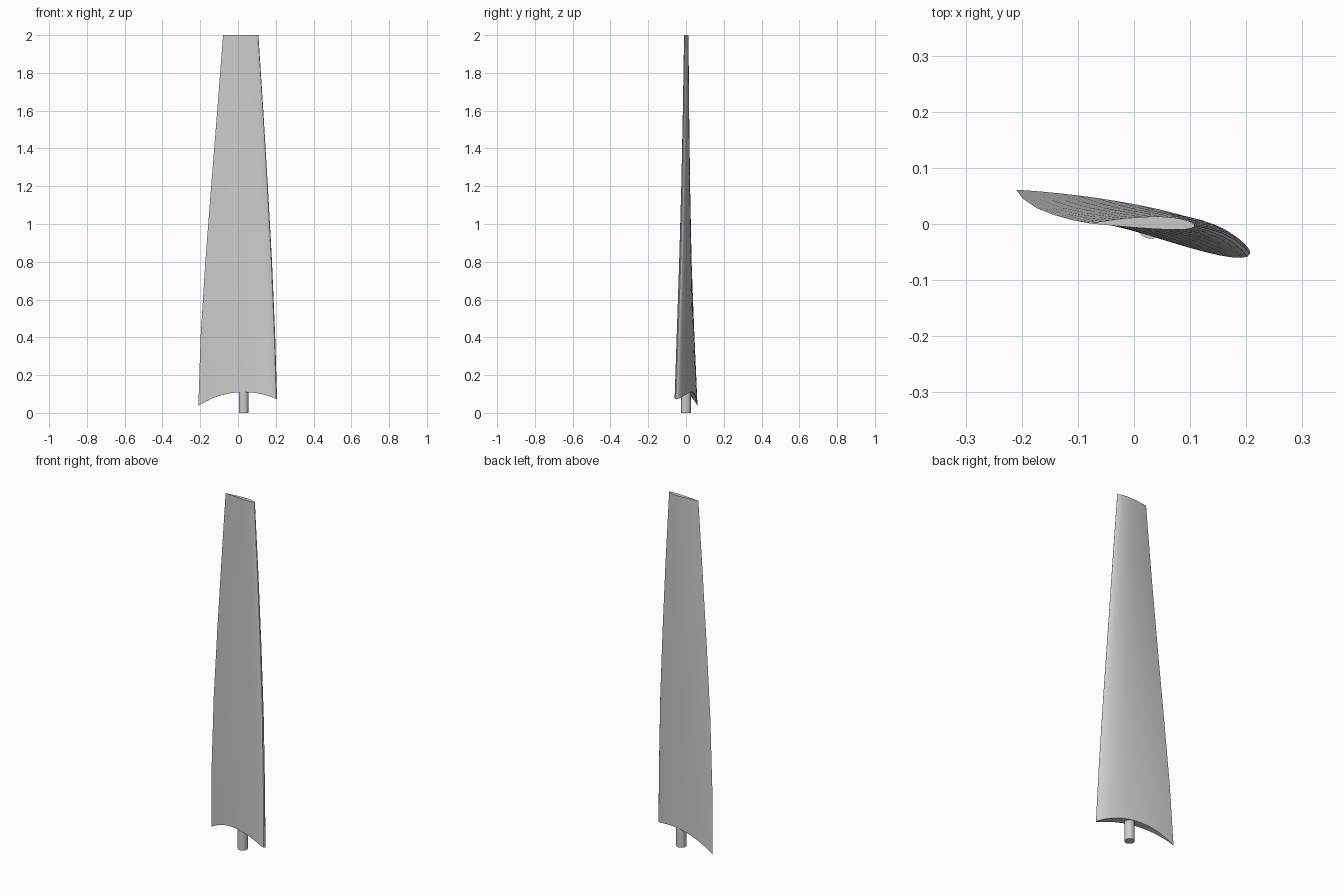
import bpy, bmesh, math

cube = bpy.data.objects.get("Cube")
if cube:
    bpy.data.objects.remove(cube, do_unlink=True)

grey = bpy.data.materials.new("light_grey")
grey.use_nodes = True
grey.diffuse_color = (0.6, 0.6, 0.6, 1)
grey.node_tree.nodes["Principled BSDF"].inputs["Base Color"].default_value = (0.6, 0.6, 0.6, 1)

PIN_X, PIN_R = 0.03, 0.026
ROOT_Z, HUB_R = 0.11, 0.43

# Blade stations: height, trailing edge x y, leading edge x y
STATIONS = [
    (0.05, -0.21, 0.061, 0.207, -0.053),
    (0.4, -0.198, 0.045, 0.197, -0.042),
    (0.8, -0.173, 0.028, 0.18, -0.028),
    (1.2, -0.142, 0.016, 0.158, -0.017),
    (1.6, -0.11, 0.007, 0.134, -0.009),
    (2.0, -0.079, 0.001, 0.108, -0.003),
]


def surface(t, side):
    """Height of a cambered wing section at t, 0 = leading edge, 1 = trailing edge."""
    thick = 0.6 * (0.2969 * math.sqrt(t) - 0.126 * t - 0.3516 * t**2
                   + 0.2843 * t**3 - 0.1036 * t**4)
    p, m = 0.4, 0.02
    if t < p:
        camber = m / p**2 * (2 * p * t - t * t)
    else:
        camber = m / (1 - p)**2 * (1 - 2 * p + 2 * p * t - t * t)
    return camber + side * thick


def section_points(n=18):
    """Closed loop: back surface from trailing to leading edge, then front surface."""
    ts = [(1 - math.cos(math.pi * i / n)) / 2 for i in range(n + 1)]
    back = [(t, surface(t, 1)) for t in reversed(ts)]
    front = [(t, surface(t, -1)) for t in ts[1:-1]]
    return back + front


def hub_arc(x):
    return ROOT_Z - HUB_R + math.sqrt(HUB_R**2 - (x - PIN_X)**2)


def finish(bm, name):
    bmesh.ops.recalc_face_normals(bm, faces=bm.faces)
    mesh = bpy.data.meshes.new(name)
    bm.to_mesh(mesh)
    bm.free()
    mesh.materials.append(grey)
    obj = bpy.data.objects.new(name, mesh)
    bpy.context.collection.objects.link(obj)
    bpy.ops.object.select_all(action="DESELECT")
    obj.select_set(True)
    bpy.context.view_layer.objects.active = obj
    bpy.ops.object.shade_smooth_by_angle(angle=math.radians(30))
    return obj


# Twisted tapering blade, its root hollowed to sit on a round hub
bm = bmesh.new()
rings = []
for k, (z, tx, ty, lx, ly) in enumerate(STATIONS):
    dx, dy = tx - lx, ty - ly
    ring = []
    for t, h in section_points():
        x = lx + dx * t + dy * h
        y = ly + dy * t - dx * h
        ring.append(bm.verts.new((x, y, hub_arc(x) if k == 0 else z)))
    rings.append(ring)
count = len(rings[0])
for low, high in zip(rings, rings[1:]):
    for i in range(count):
        j = (i + 1) % count
        bm.faces.new((low[i], low[j], high[j], high[i]))
# Caps are strips across the section so the curved root stays clean
for ring in (rings[0], rings[-1]):
    half = count // 2
    for i in range(half):
        a, b = ring[i], ring[i + 1]
        c, d = ring[(count - i - 1) % count], ring[(count - i) % count]
        corners = list(dict.fromkeys((a, b, c, d)))
        bm.faces.new(corners)
finish(bm, "blade")

# Mounting pin below the root
bm = bmesh.new()
bmesh.ops.create_cone(bm, cap_ends=True, segments=32, radius1=PIN_R, radius2=PIN_R, depth=ROOT_Z)
bmesh.ops.translate(bm, verts=bm.verts, vec=(PIN_X, 0, ROOT_Z / 2))
finish(bm, "mounting_pin")
